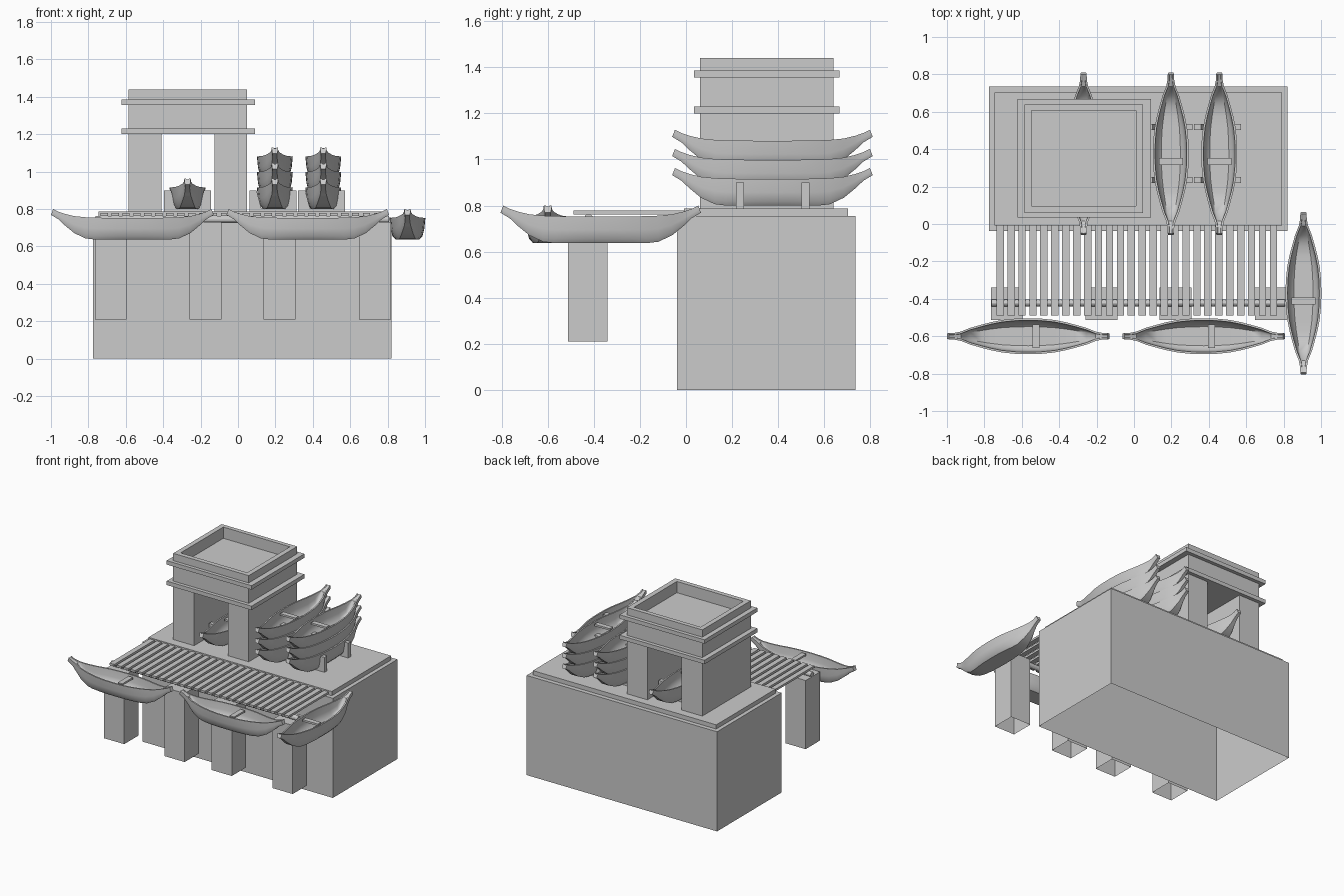
import bpy, bmesh, math
from mathutils import Matrix

if "Cube" in bpy.data.objects:
    bpy.data.objects.remove(bpy.data.objects["Cube"])


def finish(name, bm):
    bmesh.ops.recalc_face_normals(bm, faces=bm.faces)
    me = bpy.data.meshes.new(name)
    bm.to_mesh(me)
    bm.free()
    ob = bpy.data.objects.new(name, me)
    bpy.context.collection.objects.link(ob)
    return ob


def add_box(bm, x0, x1, y0, y1, z0, z1):
    m = (Matrix.Translation(((x0 + x1) / 2, (y0 + y1) / 2, (z0 + z1) / 2))
         @ Matrix.Diagonal((x1 - x0, y1 - y0, z1 - z0, 1)))
    return bmesh.ops.create_cube(bm, size=1, matrix=m)["verts"]


def box(name, *dims, open_bottom=False):
    bm = bmesh.new()
    add_box(bm, *dims)
    bm.normal_update()
    if open_bottom:
        low = [f for f in bm.faces if f.normal.z < -0.9]
        bmesh.ops.delete(bm, geom=low, context="FACES_ONLY")
    return finish(name, bm)


# quay block (open below) and its paving slab
box("quay_block", -0.775, 0.822, -0.038, 0.735, 0, 0.755, open_bottom=True)
box("quay_slab", -0.745, 0.792, -0.008, 0.702, 0.755, 0.787)

# piers under the jetty
for i, x in enumerate((-0.765, -0.258, 0.137, 0.648)):
    box(f"pier_{i + 1}", x, x + 0.17, -0.513, -0.34, 0.21, 0.73, open_bottom=True)

# round support beam
bm = bmesh.new()
bmesh.ops.create_cone(bm, cap_ends=True, segments=12, radius1=0.019, radius2=0.019, depth=1.57,
                      matrix=Matrix.Translation((0.022, -0.422, 0.745)) @ Matrix.Rotation(math.pi / 2, 4, "Y"))
finish("jetty_beam", bm)

# jetty planks
bm = bmesh.new()
count, start, end, width = 26, -0.735, 0.765, 0.039
for i in range(count):
    x = start + (end - start - width) * i / (count - 1)
    add_box(bm, x, x + width, -0.488, -0.005, 0.762, 0.778)
finish("jetty_planks", bm)

# boathouse tower: two side walls, ledges, upper block
box("tower_wall_left", -0.585, -0.41, 0.06, 0.64, 0.787, 1.2)
box("tower_wall_right", -0.125, 0.048, 0.06, 0.64, 0.787, 1.2)
box("tower_lower_ledge", -0.622, 0.09, 0.034, 0.667, 1.2, 1.23)
box("tower_upper_block", -0.585, 0.048, 0.06, 0.64, 1.23, 1.355)


# hollow rings for the upper ledge and the parapet
def ring(name, x0, x1, y0, y1, z0, z1, inner):
    ix0, ix1, iy0, iy1 = inner
    bm = bmesh.new()
    loops = []
    for a, b, c, d, z in ((x0, x1, y0, y1, z0), (x0, x1, y0, y1, z1),
                          (ix0, ix1, iy0, iy1, z1), (ix0, ix1, iy0, iy1, z0)):
        loops.append([bm.verts.new(p) for p in ((a, c, z), (b, c, z), (b, d, z), (a, d, z))])
    for k in range(4):
        p, q = loops[k], loops[(k + 1) % 4]
        for j in range(4):
            bm.faces.new((p[j], p[(j + 1) % 4], q[(j + 1) % 4], q[j]))
    return finish(name, bm)


recess = (-0.548, 0.01, 0.095, 0.607)
ring("tower_upper_ledge", -0.622, 0.09, 0.034, 0.667, 1.355, 1.385, recess)
ring("tower_parapet", -0.585, 0.048, 0.06, 0.64, 1.385, 1.44, recess)


# boat: hollow hull lofted through mirrored stations, plus a seat
def boat_mesh():
    # distance from middle, half width, keel height, rim height
    half = [(0, 0.096, 0, 0.115), (0.07, 0.094, 0, 0.115), (0.14, 0.087, 0, 0.116),
            (0.2, 0.075, 0, 0.117), (0.25, 0.062, 0.006, 0.119), (0.31, 0.045, 0.034, 0.125),
            (0.36, 0.025, 0.075, 0.137), (0.395, 0.018, 0.108, 0.149), (0.435, 0.017, 0.132, 0.163)]
    stations = [(-s, w, b, t) for s, w, b, t in reversed(half[1:])] + half
    bm = bmesh.new()
    loops = []
    for y, w, b, t in stations:
        wi = max(w - 0.011, w * 0.5)
        floor = min(b + 0.014, t - 0.004) if w > 0.03 else t - 0.004
        h, hi = t - b, t - floor
        side = [(w, t), (0.94 * w, b + 0.5 * h), (0.84 * w, b + 0.16 * h), (0.66 * w, b)]
        inner = [(0.6 * wi, floor), (0.84 * wi, floor + 0.18 * hi), (0.94 * wi, floor + 0.5 * hi), (wi, t)]
        prof = side + [(-x, z) for x, z in reversed(side)]
        prof += [(-x, z) for x, z in reversed(inner)] + inner
        lean = 0.012 if abs(y) > 0.43 else 0
        loops.append([bm.verts.new((x, y - math.copysign(lean * (z - b) / h, y), z)) for x, z in prof])
    n = len(loops[0])
    for p, q in zip(loops, loops[1:]):
        for j in range(n):
            bm.faces.new((p[j], p[(j + 1) % n], q[(j + 1) % n], q[j]))
    bm.faces.new(loops[0])
    bm.faces.new(loops[-1])
    add_box(bm, -0.064, 0.064, -0.06, -0.022, 0.098, 0.112)
    return finish("boat", bm)


first = boat_mesh()
bpy.context.view_layer.objects.active = first
first.select_set(True)
bpy.ops.object.shade_smooth_by_angle(angle=math.radians(35))


def place_boat(name, x, y, z, turn=0):
    ob = first.copy()
    ob.name = name
    ob.location = (x, y, z)
    ob.rotation_euler = (0, 0, turn)
    bpy.context.collection.objects.link(ob)


# stored boats: two stacks of three and one in the tower
for s, x in enumerate((0.197, 0.456)):
    for k in range(3):
        place_boat(f"stacked_boat_{s + 1}_{k + 1}", x, 0.375, 0.8 + 0.083 * k)
place_boat("tower_boat", -0.27, 0.375, 0.8)

# boats moored around the jetty
place_boat("moored_boat_left", -0.565, -0.6, 0.637, math.pi / 2)
place_boat("moored_boat_middle", 0.373, -0.6, 0.637, math.pi / 2)
first.name = "moored_boat_right"
first.location = (0.906, -0.37, 0.637)

# notched cradles holding the stored boats
notch = [(-0.125, 0.787), (0.125, 0.787), (0.125, 0.9), (0.088, 0.9), (0.062, 0.803),
         (-0.062, 0.803), (-0.088, 0.9), (-0.125, 0.9)]
for i, x in enumerate((-0.27, 0.187, 0.447)):
    for j, y in enumerate((0.218, 0.502)):
        bm = bmesh.new()
        face = bm.faces.new([bm.verts.new((x + px, y, pz)) for px, pz in notch])
        ext = bmesh.ops.extrude_face_region(bm, geom=[face])["geom"]
        bmesh.ops.translate(bm, vec=(0, 0.033, 0),
                            verts=[v for v in ext if isinstance(v, bmesh.types.BMVert)])
        if not any(f == face for f in bm.faces):
            bm.faces.new([v for v in bm.verts][:8])
        finish(f"cradle_{i + 1}_{j + 1}", bm)
